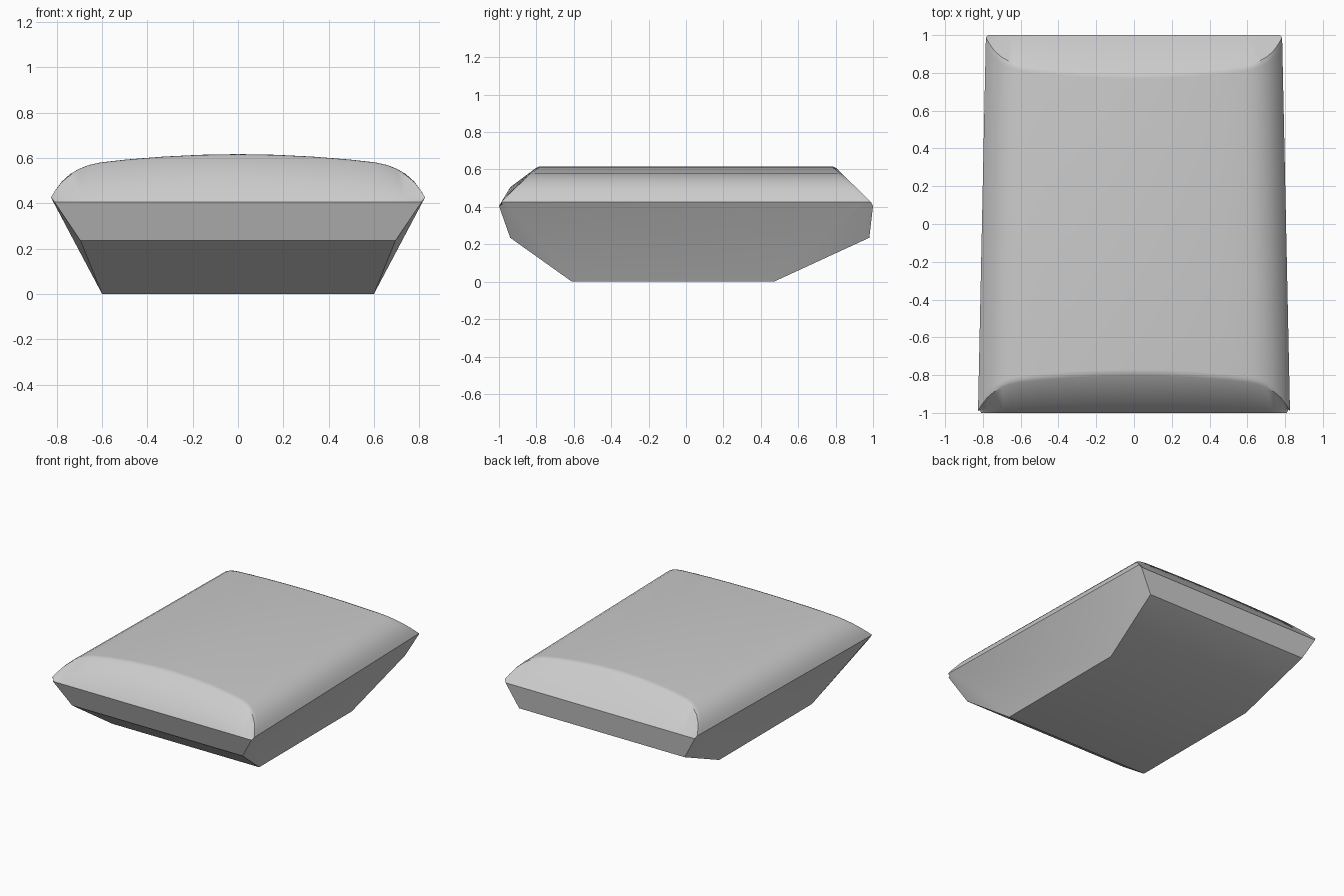
import bpy, bmesh, math

default = bpy.data.objects.get("Cube")
if default:
    bpy.data.objects.remove(default, do_unlink=True)

grey = bpy.data.materials.new("light grey")
grey.use_nodes = True
colour = (0.6, 0.6, 0.6, 1)
grey.diffuse_color = colour
grey.node_tree.nodes["Principled BSDF"].inputs["Base Color"].default_value = colour

# Half cross-section of the domed top: (fraction of half width, height)
half = [(1, .425), (.98, .455), (.945, .495), (.9, .529), (.85, .553), (.8, .569),
        (.74, .58), (.6, .593), (.4, .606), (.2, .614)]
section = half + [(0, .617)] + [(-x, z) for x, z in reversed(half)]


def half_width(y):
    return .805 - .021 * y


bm = bmesh.new()


def arch_ring(end, inset, drop):
    """Dome section cut by a plane sloping down towards one end."""
    ring = []
    for fx, z in section:
        y = end * (.785 + (.617 - z) * .97 + inset)
        ring.append(bm.verts.new((fx * half_width(y), y, z - drop * (z - .425) / .192)))
    return ring


def rim_ring(end, width, bulge):
    """Straight rim line, optionally bowed up and inwards in the middle."""
    ring = []
    for fx, z in section:
        b = bulge * (1 - fx * fx)
        y = end * (1 - .06 * b - .018 * bool(bulge) * abs(fx) ** 8)
        ring.append(bm.verts.new((fx * width, y, .405 + .1 * b + .009 * bool(bulge) * abs(fx) ** 8)))
    return ring


# Domed top with sloping ends and softened arch edges
rings = [rim_ring(-1, .81, 0), rim_ring(-1, .817, 1),
         arch_ring(-1, .018, .009), arch_ring(-1, 0, .001), arch_ring(-1, -.015, 0),
         arch_ring(1, -.015, 0), arch_ring(1, 0, .001), arch_ring(1, .018, .009),
         rim_ring(1, .772, 0)]
for a, b in zip(rings, rings[1:]):
    for i in range(len(section) - 1):
        bm.faces.new((a[i], a[i + 1], b[i + 1], b[i]))

# Tapered lower hull: chine and keel corners, right then left
chine_f, keel_f, keel_b, chine_b = [
    [bm.verts.new((s * x, y, z)) for s in (1, -1)]
    for x, y, z in ((.695, -.94, .235), (.6, -.61, 0), (.6, .47, 0), (.675, .98, .235))]
bm.faces.new(rings[0] + [chine_f[1], chine_f[0]])
bm.faces.new(rings[-1] + [chine_b[1], chine_b[0]])
for a, b in ((chine_f, keel_f), (keel_f, keel_b), (keel_b, chine_b)):
    bm.faces.new((a[0], a[1], b[1], b[0]))
for side, col in ((0, 0), (1, -1)):
    edge = [r[col] for r in rings]
    bm.faces.new(edge[:5] + [keel_f[side], chine_f[side]])
    bm.faces.new((edge[4], edge[5], keel_b[side], keel_f[side]))
    bm.faces.new(edge[5:] + [chine_b[side], keel_b[side]])

bmesh.ops.recalc_face_normals(bm, faces=bm.faces[:])
mesh = bpy.data.meshes.new("domed_hull")
bm.to_mesh(mesh)
bm.free()
mesh.materials.append(grey)
hull = bpy.data.objects.new("domed_hull", mesh)
bpy.context.collection.objects.link(hull)
bpy.context.view_layer.objects.active = hull
hull.select_set(True)
bpy.ops.object.shade_smooth_by_angle(angle=math.radians(30))
